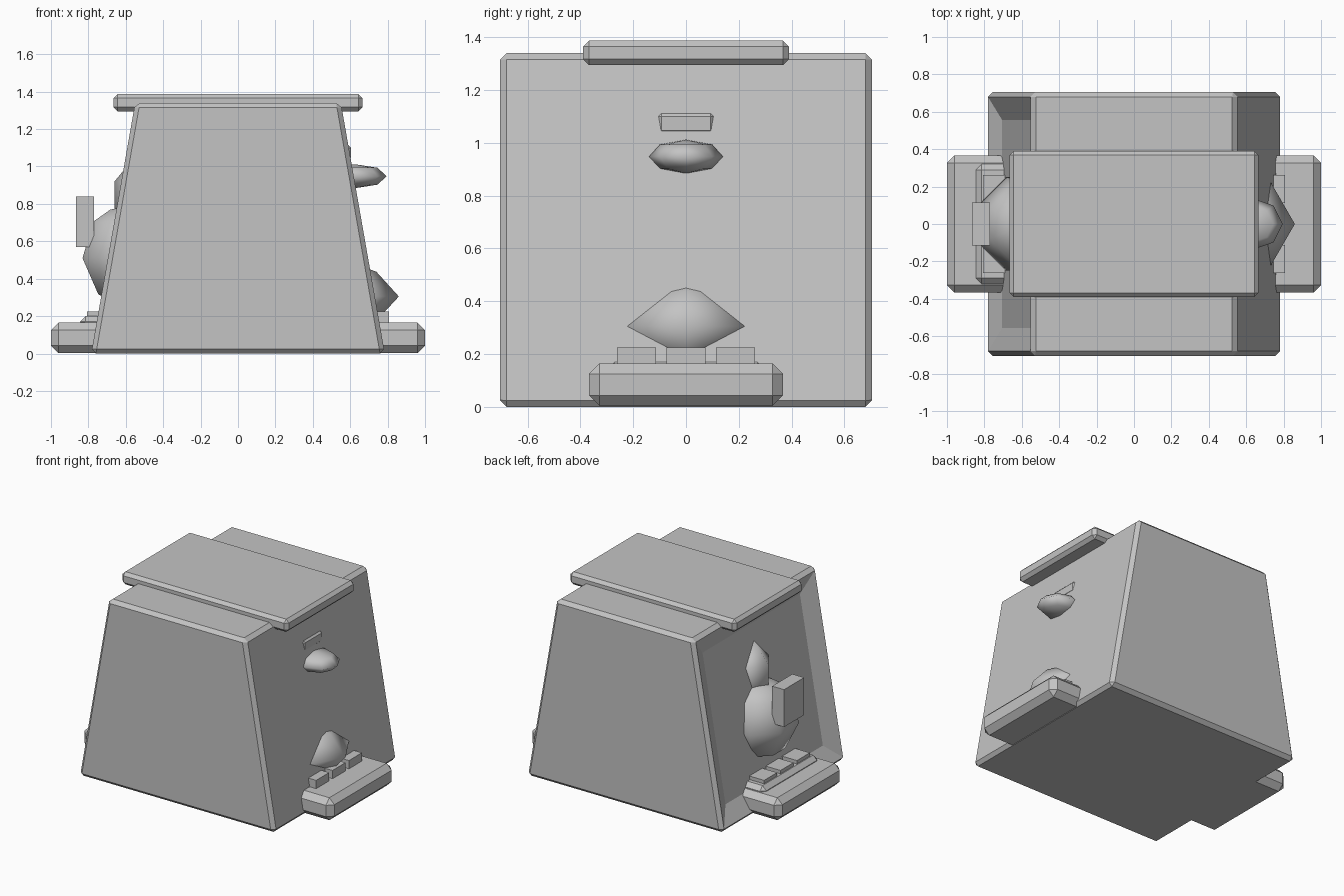
import bpy, bmesh, math
from mathutils import Vector

if "Cube" in bpy.data.objects:
    bpy.data.objects.remove(bpy.data.objects["Cube"])

grey = bpy.data.materials.new("stone_grey")
grey.diffuse_color = (0.55, 0.55, 0.55, 1)
grey.use_nodes = True
grey.node_tree.nodes["Principled BSDF"].inputs["Base Color"].default_value = grey.diffuse_color


def finish(bm, name, smooth=False):
    bmesh.ops.recalc_face_normals(bm, faces=bm.faces)
    for f in bm.faces:
        f.smooth = smooth
    me = bpy.data.meshes.new(name)
    bm.to_mesh(me)
    bm.free()
    me.materials.append(grey)
    ob = bpy.data.objects.new(name, me)
    bpy.context.collection.objects.link(ob)
    return ob


def block(x, y, z, bevel=0.0, taper=None):
    """Chamfered box from ranges; taper is the half width in x at the top."""
    bm = bmesh.new()
    bmesh.ops.create_cube(bm, size=1)
    for v in bm.verts:
        top = v.co.z > 0
        v.co = Vector([r[0] if c < 0 else r[1] for c, r in zip(v.co, (x, y, z))])
        if taper and top:
            v.co.x = math.copysign(taper, v.co.x)
    if bevel:
        bmesh.ops.bevel(bm, geom=bm.edges[:], offset=bevel, segments=1,
                        affect='EDGES', profile=0.5)
    return bm


def lathe(name, centre_x, profile, sides, turn=0.0, sx=1.0, sy=1.0):
    """Closed low-poly round form from (radius, height) points, poles at both ends."""
    bm = bmesh.new()
    rings = []
    for r, z in profile:
        n = sides if r > 0 else 1
        rings.append([bm.verts.new((centre_x + sx * r * math.cos(turn + math.tau * i / sides),
                                    sy * r * math.sin(turn + math.tau * i / sides), z))
                      for i in range(n)])
    for a, b in zip(rings, rings[1:]):
        for i in range(sides):
            j = (i + 1) % sides
            loop = [a[i % len(a)], a[j % len(a)], b[j % len(b)], b[i % len(b)]]
            bm.faces.new(list(dict.fromkeys(loop)))
    return finish(bm, name, True)


# Tapered body with a sloped recess in its left wall
bm = block((-0.785, 0.785), (-0.705, 0.705), (0, 1.34), 0.025, taper=0.55)
bmesh.ops.recalc_face_normals(bm, faces=bm.faces)
wall = max((f for f in bm.faces if f.normal.x < -0.9), key=lambda f: f.calc_area())
inward = -wall.normal.copy()
bmesh.ops.inset_individual(bm, faces=[wall], thickness=0.175)
for v in wall.verts:
    v.co += inward * 0.055
finish(bm, "body")

# Lid slab
finish(block((-0.665, 0.665), (-0.39, 0.39), (1.295, 1.387), 0.022), "lid")


def x_range(side, near, far):
    return tuple(sorted((side * near, side * far)))


# Foot plates, raised pads and three blocks on each side
for side, label, pad_x, pad_y, pad_z in ((-1, "left", 0.845, 0.32, 0.2),
                                         (1, "right", 0.775, 0.30, 0.18)):
    finish(block(x_range(side, 0.6, 1.0), (-0.367, 0.367), (0.003, 0.165), 0.04),
           label + "_foot_plate")
    finish(block(x_range(side, 0.6, pad_x), (-pad_y, pad_y), (0.08, pad_z), 0.03),
           label + "_pad")
    for i in (-1, 0, 1):
        finish(block(x_range(side, 0.66, 0.808),
                     (i * 0.1875 - 0.074, i * 0.1875 + 0.074), (0.15, 0.225)),
               label + "_block")

# Right wall: upper lens, lower hexagonal cone, small raised plate
lens = [(0.14 * math.sin(math.pi * k / 4), 0.948 + 0.064 * math.cos(math.pi * k / 4))
        for k in range(5)]
lens[0], lens[-1] = (0, lens[0][1]), (0, lens[-1][1])
lathe("right_lens", 0.625, lens, 8, sx=0.17 / 0.14)
lathe("right_cone", 0.60, [(0, 0.49), (0.14, 0.437), (0.26, 0.305), (0.14, 0.175), (0, 0.12)], 6)
finish(block((0.5, 0.603), (-0.105, 0.105), (1.035, 1.112), 0.012), "right_plate")

# Left wall: round belly, pointed fin and outer box
lathe("left_belly", -0.58, [(0, 0.79), (0.11, 0.77), (0.21, 0.705), (0.272, 0.51),
                            (0.18, 0.315), (0, 0.25)], 8, turn=math.pi / 8)
lathe("left_fin", -0.53, [(0, 1.08), (0.13, 0.92), (0.13, 0.70), (0, 0.6)], 4, sy=1.4)
finish(block((-0.865, -0.77), (-0.115, 0.115), (0.57, 0.84)), "left_box")
